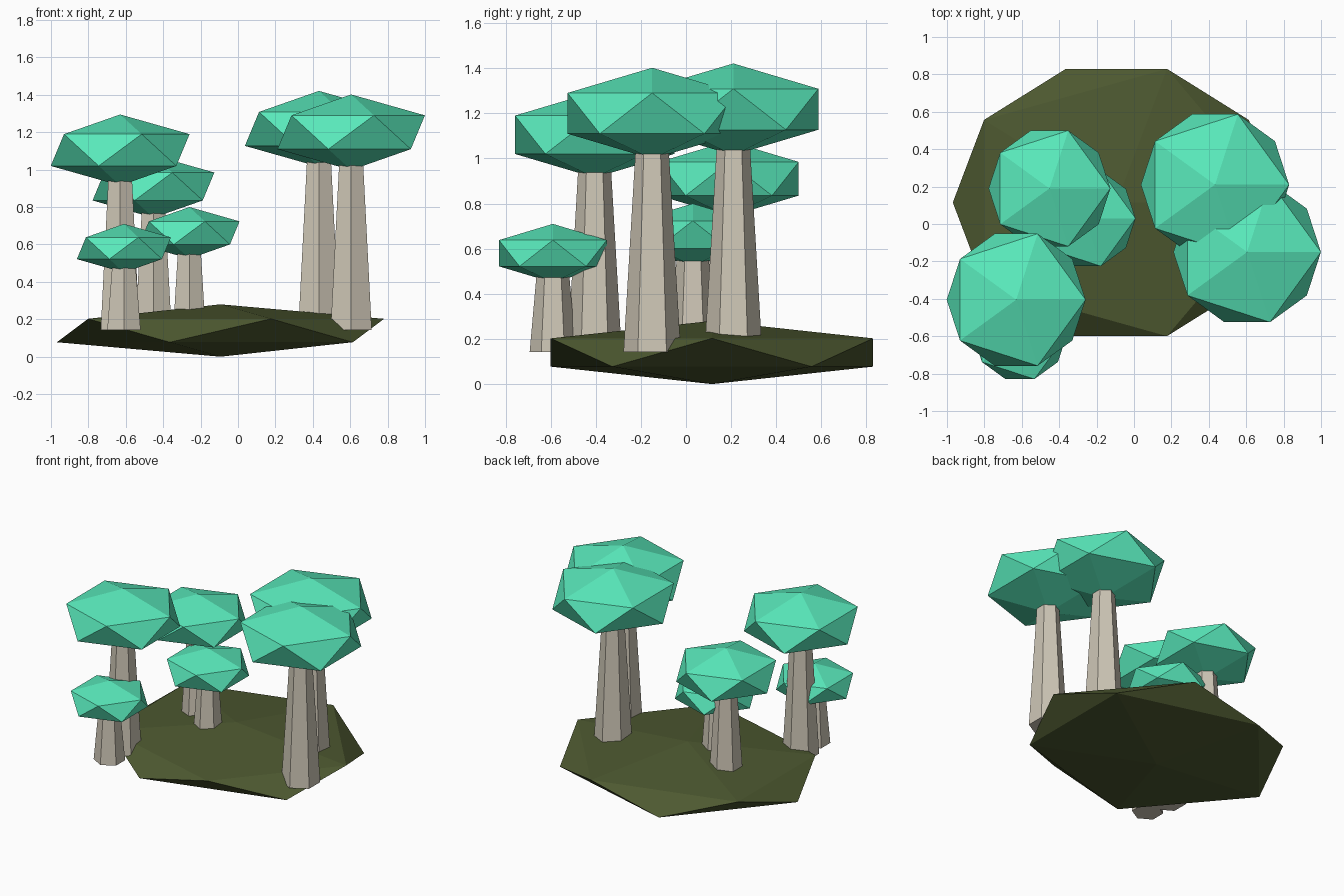
import bpy

if "Cube" in bpy.data.objects:
    bpy.data.objects.remove(bpy.data.objects["Cube"])


def material(name, color):
    m = bpy.data.materials.new(name)
    m.diffuse_color = (*color, 1)
    m.use_nodes = True
    m.node_tree.nodes["Principled BSDF"].inputs["Base Color"].default_value = m.diffuse_color
    return m


LEAF = material("leaf green", (0.10, 0.82, 0.50))
BARK = material("pale bark", (0.62, 0.57, 0.47))
SOIL = material("moss", (0.075, 0.10, 0.03))


def blob(name, loc, size, mat):
    """Flattened low-poly icosahedron."""
    bpy.ops.mesh.primitive_ico_sphere_add(subdivisions=1, radius=1, location=loc)
    ob = bpy.context.object
    ob.name = name
    ob.scale = size
    ob.data.materials.append(mat)
    return ob


def tree(i, x, y, z, spread, height, trunk_r):
    """Six-sided tapered trunk reaching the middle of its canopy."""
    blob(f"canopy_{i}", (x, y, z), (spread, spread, height), LEAF)
    base = 0.142
    bpy.ops.mesh.primitive_cone_add(vertices=6, radius1=trunk_r, radius2=0.064,
                                    depth=z - base, location=(x, y, (z + base) / 2))
    trunk = bpy.context.object
    trunk.name = f"trunk_{i}"
    trunk.data.materials.append(BARK)


# Ground slab
blob("ground", (-0.094, 0.115, 0.14), (0.978, 0.84, 0.14), SOIL)

# Trees: x, y, canopy height, canopy spread, canopy half thickness, trunk radius
trees = [
    (-0.63, -0.405, 1.105, 0.415, 0.19, 0.12),
    (-0.452, 0.19, 0.91, 0.364, 0.167, 0.112),
    (-0.26, 0.03, 0.662, 0.30, 0.138, 0.10),
    (-0.61, -0.59, 0.58, 0.281, 0.13, 0.103),
    (0.433, 0.21, 1.218, 0.443, 0.203, 0.128),
    (0.605, -0.15, 1.2, 0.441, 0.202, 0.127),
]
for i, t in enumerate(trees, 1):
    tree(i, *t)
